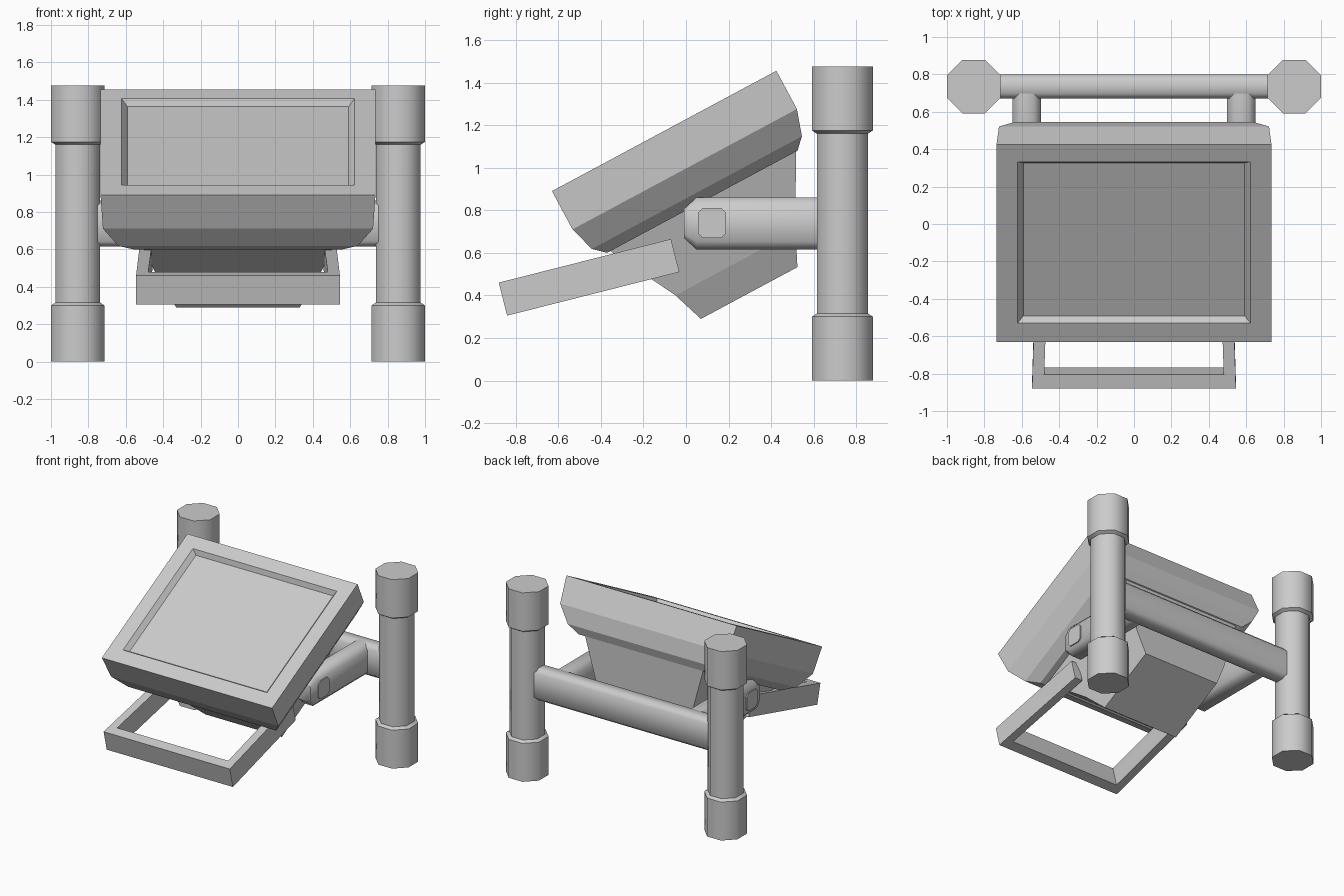
import bpy, bmesh, math
from mathutils import Vector

if "Cube" in bpy.data.objects:
    bpy.data.objects.remove(bpy.data.objects["Cube"])


def make(name, rings, loc=(0, 0, 0), tilt=0.0, smooth=None):
    """Skin a stack of equal-sized point rings and cap both ends."""
    bm = bmesh.new()
    loops = [[bm.verts.new(p) for p in r] for r in rings]
    n = len(loops[0])
    for a, b in zip(loops, loops[1:]):
        for i in range(n):
            j = (i + 1) % n
            bm.faces.new((a[i], a[j], b[j], b[i]))
    bm.faces.new(loops[0])
    bm.faces.new(loops[-1])
    bmesh.ops.recalc_face_normals(bm, faces=bm.faces)
    me = bpy.data.meshes.new(name)
    bm.to_mesh(me)
    bm.free()
    ob = bpy.data.objects.new(name, me)
    bpy.context.collection.objects.link(ob)
    ob.location = loc
    ob.rotation_euler.x = tilt
    if smooth:
        bpy.ops.object.select_all(action='DESELECT')
        ob.select_set(True)
        bpy.context.view_layer.objects.active = ob
        bpy.ops.object.shade_smooth_by_angle(angle=math.radians(smooth))
    return ob


def rect(hx, y0, y1, z):
    return [(-hx, y0, z), (hx, y0, z), (hx, y1, z), (-hx, y1, z)]


def chamfered(h, w, c):
    """Corners of a 2D rectangle (half sizes h, w) with cut corners."""
    return [(h, -w + c), (h, w - c), (h - c, w), (-h + c, w),
            (-h, w - c), (-h, -w + c), (-h + c, -w), (h - c, -w)]


def bar_x(name, x0, x1, y, z, hy, hz, c):
    sec = chamfered(hy, hz, c)
    return make(name, [[(x, y + a, z + b) for a, b in sec] for x in (x0, x1)], smooth=50)


TILT = math.radians(28.2)
ORIGIN = (0, -0.63, 0.89)

# Screen housing: recessed display, straight rim, chamfered back
make("screen_housing", [
    rect(0.592, 0.139, 1.067, -0.035),
    rect(0.622, 0.1135, 1.092, 0),
    rect(0.735, 0, 1.197, 0),
    rect(0.722, 0, 1.197, -0.204),
    rect(0.64, 0.037, 1.157, -0.328),
    rect(0.56, 0.092, 1.107, -0.378)], ORIGIN, TILT)

# Tapered body under the screen
make("rear_body", [
    rect(0.51, 0.107, 1.1, -0.375),
    rect(0.405, 0.28, 0.92, -0.706),
    rect(0.33, 0.333, 0.848, -0.86)], ORIGIN, TILT)

# U-shaped handle, arms converging slightly to the back
handle = [(-0.52, 0.835), (-0.545, 0), (0.545, 0), (0.52, 0.835),
          (0.455, 0.835), (0.48, 0.077), (-0.48, 0.077), (-0.455, 0.835)]
make("handle", [[(x, y, z) for x, y in handle] for z in (0, -0.16)],
     (0, -0.88, 0.46), math.radians(14.2))

# Crossbar between the posts
bar_x("crossbar", -0.82, 0.82, 0.735, 0.738, 0.065, 0.123, 0.028)

for s, side in ((-1, "left"), (1, "right")):
    # Octagonal post with thicker ends
    rings = []
    for r, z in ((0.143, 0), (0.143, 0.30), (0.12, 0.315),
                 (0.12, 1.16), (0.143, 1.175), (0.143, 1.475)):
        c = r * (2 - math.sqrt(2))
        rings.append([(s * 0.857 + a, 0.735 + b, z) for a, b in chamfered(r, r, c)])
    make(side + "_post", rings, smooth=50)

    # Support arm with blunted front end
    arm = []
    for y, hx, hz in ((-0.01, 0.04, 0.068), (0.05, 0.076, 0.123), (0.72, 0.076, 0.123)):
        arm.append([(s * 0.574 + a, y, 0.738 + b) for a, b in chamfered(hx, hz, hx * 0.5)])
    arm[0] = [(s * 0.574 + a, -0.01, 0.738 + b) for a, b in chamfered(0.06, 0.068, 0.02)]
    make(side + "_arm", arm, smooth=50)

    # Pivot bolt on the outside of the arm
    x0, x1 = sorted((s * 0.60, s * 0.658))
    bolt = bar_x(side + "_pivot_bolt", x0, x1, 0.122, 0.74, 0.066, 0.07, 0.022)
    for p in bolt.data.polygons:
        p.use_smooth = False
